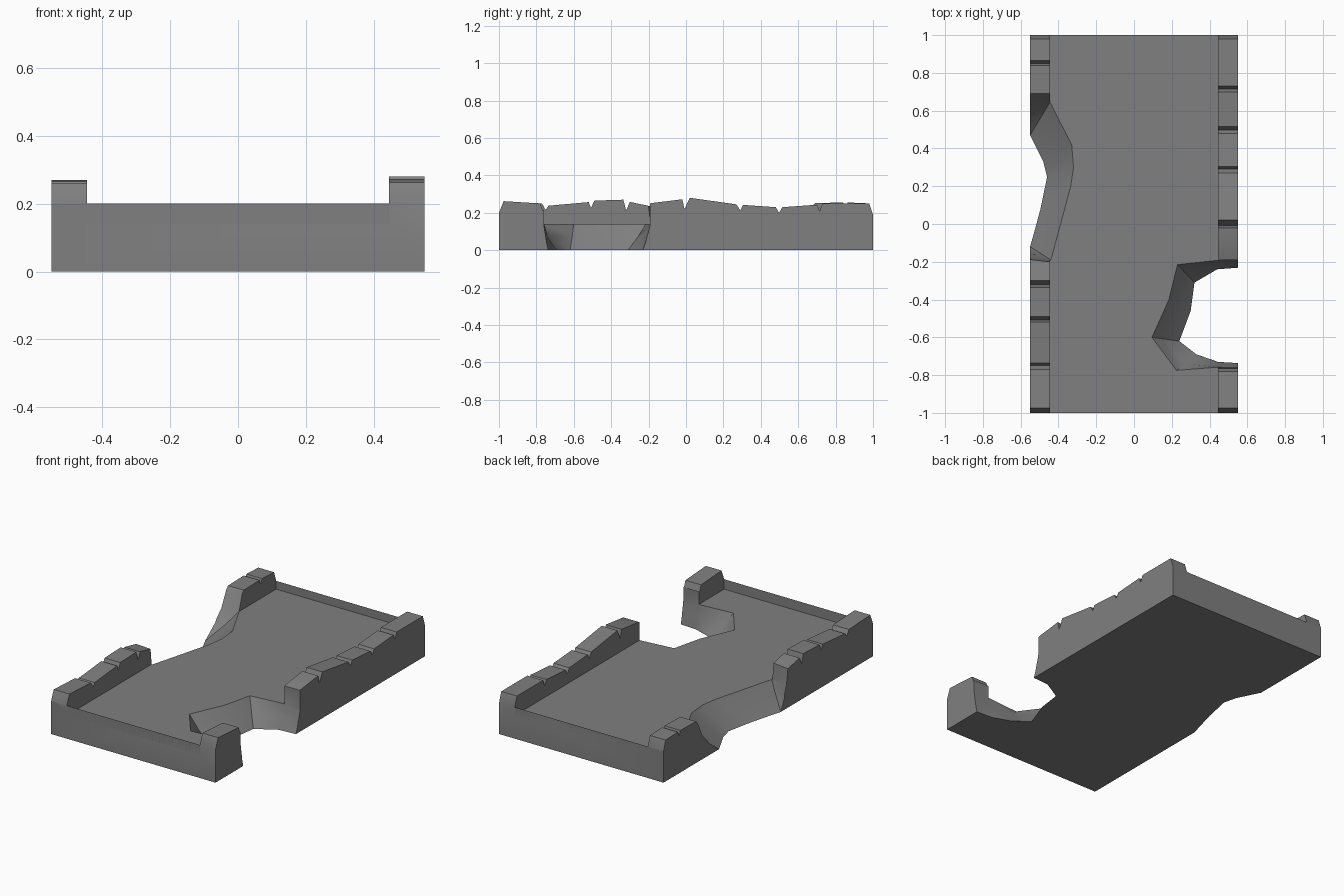
import bpy, bmesh

if "Cube" in bpy.data.objects:
    bpy.data.objects.remove(bpy.data.objects["Cube"])

stone = bpy.data.materials.new("dark grey stone")
stone.diffuse_color = (0.215, 0.215, 0.215, 1)
stone.use_nodes = True
stone.node_tree.nodes["Principled BSDF"].inputs["Base Color"].default_value = stone.diffuse_color

HALF, INNER, DECK = 0.55, 0.445, 0.14

# Parapet crest outlines as (y, z), with small cracks between blocks
RIGHT = [(-1, .2), (-.975, .262), (-.78, .25), (-.765, .21), (-.745, .235), (-.21, .24),
         (-.185, .252), (-.02, .272), (-.008, .22), (.02, .28), (.27, .245), (.29, .212),
         (.305, .242), (.48, .23), (.498, .2), (.515, .23), (.7, .243), (.715, .21),
         (.73, .25), (.98, .25), (1, .19)]
LEFT = [(-1, .2), (-.975, .26), (-.77, .25), (-.75, .215), (-.735, .238), (-.52, .257),
        (-.508, .225), (-.49, .265), (-.335, .27), (-.32, .212), (-.3, .258), (-.19, .235),
        (.67, .23), (.69, .252), (.84, .255), (.85, .225), (.865, .255), (.98, .25), (1, .19)]


def height(outline, y):
    for (y0, z0), (y1, z1) in zip(outline, outline[1:]):
        if y0 <= y <= y1:
            return z0 + (z1 - z0) * (y - y0) / (y1 - y0)


def loft(name, rings):
    """Solid through matching closed rings of 3D points."""
    bm = bmesh.new()
    rows = [[bm.verts.new(p) for p in ring] for ring in rings]
    n = len(rows[0])
    for a, b in zip(rows, rows[1:]):
        for i in range(n):
            bm.faces.new((a[i], a[(i + 1) % n], b[(i + 1) % n], b[i]))
    bm.faces.new(rows[0])
    bm.faces.new(rows[-1])
    bmesh.ops.triangulate(bm, faces=bm.faces[:])
    bmesh.ops.recalc_face_normals(bm, faces=bm.faces[:])
    mesh = bpy.data.meshes.new(name)
    bm.to_mesh(mesh)
    bm.free()
    ob = bpy.data.objects.new(name, mesh)
    bpy.context.collection.objects.link(ob)
    mesh.materials.append(stone)
    return ob


# Bridge: U-shaped section carried along y
stations = sorted({p[0] for p in RIGHT + LEFT})
bridge = loft("bridge_deck", [
    [(-HALF, y, 0), (HALF, y, 0), (HALF, y, height(RIGHT, y)), (INNER, y, height(RIGHT, y)),
     (INNER, y, DECK), (-INNER, y, DECK), (-INNER, y, height(LEFT, y)),
     (-HALF, y, height(LEFT, y))] for y in stations])


def bite(name, low, mid, high):
    """Broken-away area: outline at the underside, deck level and above."""
    between = [(a[0] * .42 + b[0] * .58, a[1] * .42 + b[1] * .58) for a, b in zip(low, mid)]
    levels = [(low, -.1), (low, 0), (between, .075), (mid, DECK), (high, .4)]
    cutter = loft(name, [[(x, y, z) for x, y in pts] for pts, z in levels])
    cutter.hide_render = True
    mod = bridge.modifiers.new(name, "BOOLEAN")
    mod.operation, mod.solver, mod.object = "DIFFERENCE", "EXACT", cutter
    bpy.context.view_layer.objects.active = bridge
    bpy.ops.object.modifier_apply(modifier=name)
    bpy.data.objects.remove(cutter)


# Deep hole on the right
rim = [(.7, -.19), (.445, -.192), (.23, -.215), (.185, -.4), (.095, -.6), (.225, -.775),
       (.445, -.758), (.7, -.763)]
bite("right_hole",
     [(.7, -.22), (.44, -.24), (.32, -.31), (.3, -.46), (.24, -.62), (.33, -.69),
      (.445, -.73), (.7, -.745)], rim, rim)

# Shallow sloping break on the left
bite("left_break",
     [(-.7, .5), (-.55, .47), (-.48, .33), (-.46, .25), (-.495, .08), (-.53, -.05),
      (-.55, -.12), (-.7, -.14)],
     [(-.7, .6), (-.445, .645), (-.33, .42), (-.32, .3), (-.335, .2), (-.39, .0),
      (-.44, -.19), (-.7, -.15)],
     [(-.7, .73), (-.43, .73), (-.33, .42), (-.32, .3), (-.335, .2), (-.39, .0),
      (-.43, -.22), (-.7, -.19)])

# Merge flat areas and shade
bm = bmesh.new()
bm.from_mesh(bridge.data)
bmesh.ops.remove_doubles(bm, verts=bm.verts[:], dist=0.0005)
bmesh.ops.dissolve_limit(bm, angle_limit=0.01, verts=bm.verts[:], edges=bm.edges[:])
bmesh.ops.triangulate(bm, faces=[f for f in bm.faces if len(f.verts) > 4])
bm.to_mesh(bridge.data)
bm.free()
bpy.ops.object.select_all(action="DESELECT")
bridge.select_set(True)
bpy.context.view_layer.objects.active = bridge
bpy.ops.object.shade_smooth_by_angle(angle=0.52)
